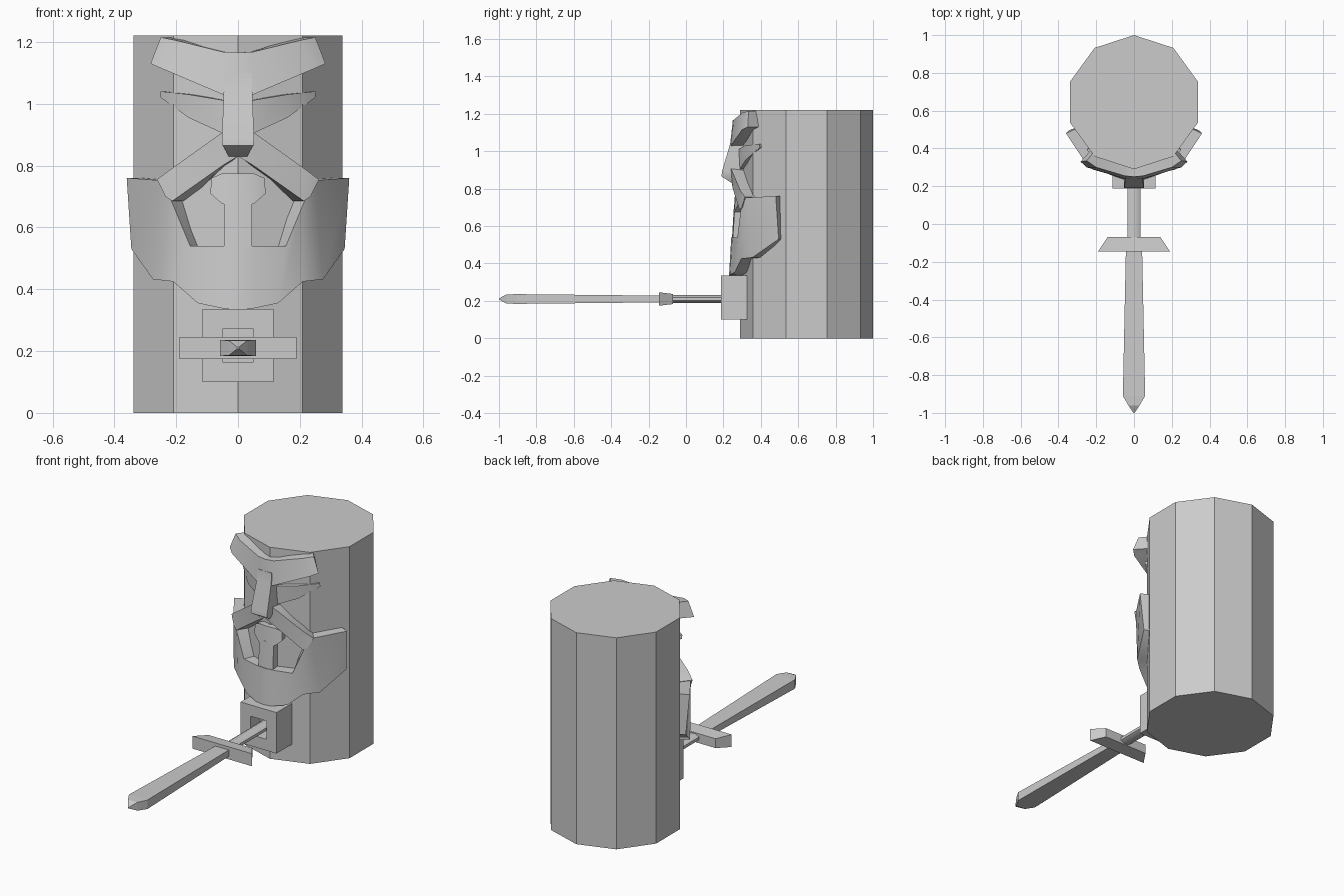
import bpy, bmesh, math

AXIS_Y = 0.645  # centre of the column in plan


def loft(name, rings, smooth=None):
    """Skin a list of equal-length rings and cap both ends."""
    bm = bmesh.new()
    rows = [[bm.verts.new(p) for p in r] for r in rings]
    n = len(rows[0])
    for a, b in zip(rows, rows[1:]):
        for i in range(n):
            j = (i + 1) % n
            bm.faces.new((a[i], a[j], b[j], b[i]))
    bm.faces.new(rows[0])
    bm.faces.new(rows[-1])
    bmesh.ops.recalc_face_normals(bm, faces=bm.faces)
    me = bpy.data.meshes.new(name)
    bm.to_mesh(me)
    bm.free()
    ob = bpy.data.objects.new(name, me)
    bpy.context.collection.objects.link(ob)
    if smooth:
        bpy.ops.object.select_all(action='DESELECT')
        ob.select_set(True)
        bpy.context.view_layer.objects.active = ob
        bpy.ops.object.shade_smooth_by_angle(angle=math.radians(smooth))
    return ob


def section(s, side=1, keep=0.75):
    """Relief section: front lower/upper points plus backs pulled to the axis."""
    xl, zl, yl, xh, zh, yh = s
    def back(x, y):
        return side * x * keep, AXIS_Y + (y - AXIS_Y) * keep
    bl, bh = back(xl, yl), back(xh, yh)
    return [(side * xl, yl, zl), (side * xh, yh, zh), (*bh, zh), (*bl, zl)]


def relief(name, half):
    """Symmetric face relief from stations on the +x half, first at x = 0."""
    rings = [section(s, -1) for s in reversed(half[1:])] + [section(s) for s in half]
    return loft(name, rings, 40)


def rect(y, hx, hz, z=0.21):
    return [(-hx, y, z - hz), (hx, y, z - hz), (hx, y, z + hz), (-hx, y, z + hz)]


# ten-sided column
def decagon(z, r):
    return [(r * math.sin(i * math.pi / 5), AXIS_Y + r * math.cos(i * math.pi / 5), z)
            for i in range(10)]

loft("column", [decagon(0, 0.355), decagon(1.22, 0.355)])

# stations: x, z, y of the lower front edge, then of the upper front edge
relief("beard", [
    (0, 0.335, 0.23, 0, 0.54, 0.242),
    (0.05, 0.338, 0.235, 0.05, 0.54, 0.248),
    (0.13, 0.355, 0.262, 0.155, 0.54, 0.275),
    (0.21, 0.425, 0.295, 0.213, 0.68, 0.292),
    (0.275, 0.432, 0.355, 0.25, 0.752, 0.313),
    (0.345, 0.53, 0.495, 0.36, 0.76, 0.48)])

relief("moustache", [
    (0, 0.83, 0.245, 0, 0.92, 0.23),
    (0.05, 0.80, 0.25, 0.05, 0.908, 0.24),
    (0.213, 0.685, 0.287, 0.215, 0.79, 0.29),
    (0.235, 0.70, 0.298, 0.262, 0.755, 0.315)])

relief("lower_lip", [
    (0, 0.675, 0.255, 0, 0.775, 0.262),
    (0.05, 0.675, 0.258, 0.05, 0.775, 0.265),
    (0.09, 0.71, 0.275, 0.085, 0.76, 0.28)])

relief("chin_tuft", [
    (0, 0.52, 0.245, 0, 0.69, 0.255),
    (0.046, 0.52, 0.25, 0.046, 0.69, 0.26)])

relief("brow", [
    (0, 1.02, 0.235, 0, 1.165, 0.25),
    (0.05, 1.03, 0.24, 0.05, 1.168, 0.255),
    (0.25, 1.115, 0.30, 0.20, 1.205, 0.30),
    (0.283, 1.13, 0.33, 0.25, 1.215, 0.335)])

# eyes, one each side of the nose
EYE = [(0.04, 0.90, 0.285, 0.04, 1.01, 0.28),
       (0.16, 0.955, 0.32, 0.16, 1.03, 0.315),
       (0.25, 1.02, 0.395, 0.25, 1.04, 0.39)]
for side, label in ((-1, "left"), (1, "right")):
    loft("eye_" + label, [section(s, side, 0.85) for s in EYE], 40)

# nose: bridge, tip and underside
loft("nose", [[(-w, 0.36, z), (-w, y, z), (w, y, z), (w, 0.36, z)]
              for z, w, y in ((1.10, 0.045, 0.243), (1.04, 0.046, 0.236),
                              (0.89, 0.052, 0.192), (0.865, 0.05, 0.19),
                              (0.83, 0.03, 0.245))], 40)

# mounting block with a rectangular socket
mount = loft("mount_block", [rect(0.33, 0.115, 0.118, 0.218),
                             rect(0.187, 0.115, 0.118, 0.218),
                             rect(0.187, 0.05, 0.053, 0.218),
                             rect(0.27, 0.05, 0.053, 0.218)])

# sword grip, guard and blade
loft("sword_grip", [[(0.037 * math.cos(a), y, 0.21 + 0.022 * math.sin(a))
                     for a in [(i + 0.5) * math.pi / 4 for i in range(8)]]
                    for y in (0.29, -0.08)], 50)
loft("sword_guard", [rect(-0.07, 0.14, 0.027), rect(-0.145, 0.19, 0.036)])
loft("sword_blade", [rect(-0.14, 0.043, 0.018), rect(-0.91, 0.059, 0.026),
                     rect(-0.96, 0.03, 0.024), rect(-1.0, 0.003, 0.003)])
